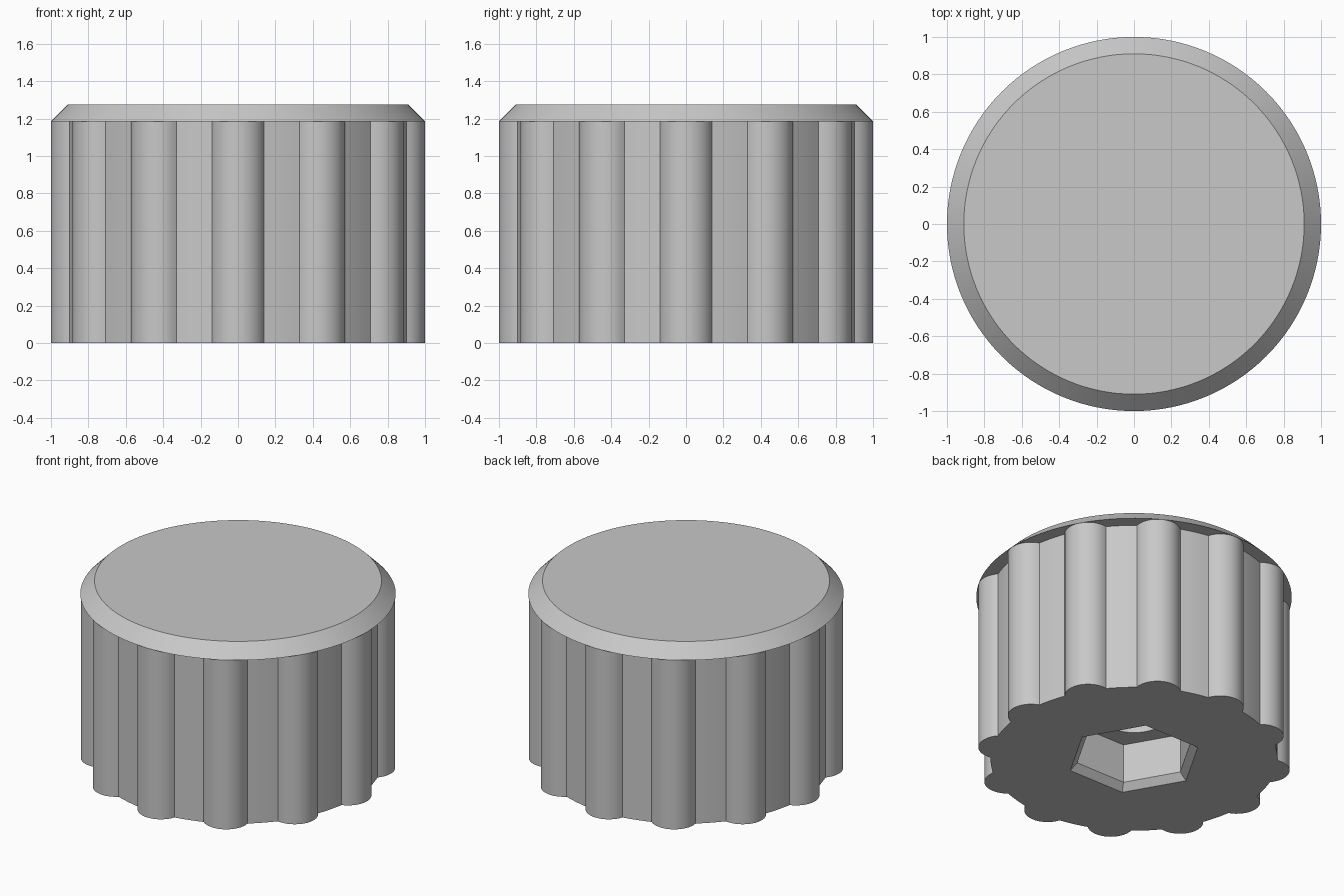
import bpy, bmesh
from math import pi, sin, cos, atan2, radians

if "Cube" in bpy.data.objects:
    bpy.data.objects.remove(bpy.data.objects["Cube"])

GREY = (0.58, 0.58, 0.58, 1)
mat = bpy.data.materials.new("light grey plastic")
mat.use_nodes = True
mat.diffuse_color = GREY
mat.node_tree.nodes["Principled BSDF"].inputs["Base Color"].default_value = GREY

LOBES = 12
CAP_Z, TOP_Z = 1.185, 1.275
RIM_R, TOP_R = 1.0, 0.91


def polygon(radius, sides):
    return [(radius * cos(2 * pi * i / sides), radius * sin(2 * pi * i / sides))
            for i in range(sides)]


def grip_outline():
    """Round core with a nearly half-round lobe at every step."""
    lobe_r, centre = 0.148, 0.852
    spread = radians(71)
    edge = atan2(lobe_r * sin(spread), centre + lobe_r * cos(spread))
    step = 2 * pi / LOBES
    points = []
    for k in range(LOBES):
        a = k * step
        for i in range(17):
            t = a - spread + 2 * spread * i / 16
            points.append((centre * cos(a) + lobe_r * cos(t),
                           centre * sin(a) + lobe_r * sin(t)))
        for i in range(1, 4):
            t = a + edge + (step - 2 * edge) * i / 4
            points.append((TOP_R * cos(t), TOP_R * sin(t)))
    return points


def ring(bm, points, z):
    return [bm.verts.new((x, y, z)) for x, y in points]


def bridge(bm, a, b):
    n = len(a)
    for i in range(n):
        j = (i + 1) % n
        bm.faces.new((a[i], a[j], b[j], b[i]))


def fill_between(bm, outer, inner):
    edges = []
    for loop in (outer, inner):
        for i, v in enumerate(loop):
            w = loop[(i + 1) % len(loop)]
            edges.append(bm.edges.get((v, w)) or bm.edges.new((v, w)))
    bmesh.ops.triangle_fill(bm, edges=edges, use_beauty=True)


def finish(bm, name):
    bmesh.ops.recalc_face_normals(bm, faces=bm.faces[:])
    mesh = bpy.data.meshes.new(name)
    bm.to_mesh(mesh)
    bm.free()
    obj = bpy.data.objects.new(name, mesh)
    bpy.context.collection.objects.link(obj)
    mesh.materials.append(mat)
    bpy.ops.object.select_all(action='DESELECT')
    obj.select_set(True)
    bpy.context.view_layer.objects.active = obj
    bpy.ops.object.shade_smooth_by_angle(angle=radians(30))


# Lobed grip with a chamfered hexagonal socket and a round bore above it
bm = bmesh.new()
outline = grip_outline()
grip_bottom = ring(bm, outline, 0)
grip_top = ring(bm, outline, CAP_Z)
mouth = ring(bm, polygon(0.43, 6), 0)
socket_low = ring(bm, polygon(0.383, 6), 0.047)
socket_high = ring(bm, polygon(0.383, 6), 0.32)
bore_low = ring(bm, polygon(0.22, 48), 0.32)
bore_high = ring(bm, polygon(0.22, 48), 0.9)
bridge(bm, grip_bottom, grip_top)
bridge(bm, mouth, socket_low)
bridge(bm, socket_low, socket_high)
bridge(bm, bore_low, bore_high)
bm.faces.new(bore_high)
bm.faces.new(grip_top)
fill_between(bm, grip_bottom, mouth)
fill_between(bm, socket_high, bore_low)
finish(bm, "lobed_grip")

# Bevelled cap
bm = bmesh.new()
rim = ring(bm, polygon(RIM_R, 128), CAP_Z)
crown = ring(bm, polygon(TOP_R, 128), TOP_Z)
bridge(bm, rim, crown)
bm.faces.new(rim)
bm.faces.new(crown)
finish(bm, "bevelled_cap")
